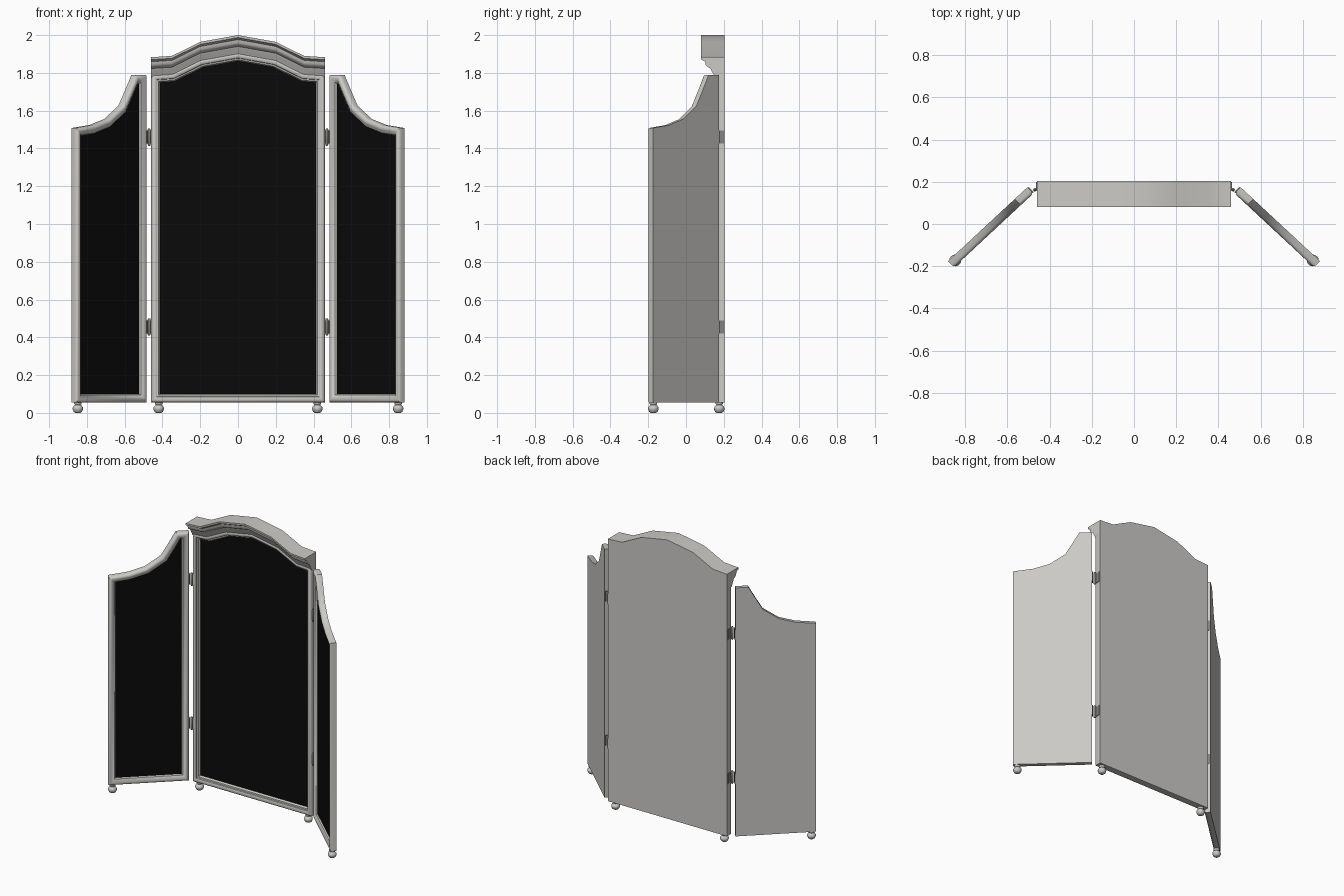
import bpy, bmesh, math
from mathutils import Vector

if "Cube" in bpy.data.objects:
    bpy.data.objects.remove(bpy.data.objects["Cube"], do_unlink=True)


def make_material(name, rgb):
    m = bpy.data.materials.new(name)
    m.use_nodes = True
    m.diffuse_color = (*rgb, 1)
    m.node_tree.nodes["Principled BSDF"].inputs["Base Color"].default_value = (*rgb, 1)
    return m


PAINT = make_material("pale grey paint", (0.60, 0.59, 0.565))
GLASS = make_material("black mirror", (0.003, 0.003, 0.003))
METAL = make_material("hinge metal", (0.22, 0.22, 0.21))


def finish(name, bm, material, angle=35):
    bmesh.ops.recalc_face_normals(bm, faces=bm.faces)
    mesh = bpy.data.meshes.new(name)
    bm.to_mesh(mesh)
    bm.free()
    mesh.materials.append(material)
    ob = bpy.data.objects.new(name, mesh)
    bpy.context.collection.objects.link(ob)
    bpy.ops.object.select_all(action='DESELECT')
    ob.select_set(True)
    bpy.context.view_layer.objects.active = ob
    bpy.ops.object.shade_smooth_by_angle(angle=math.radians(angle))
    return ob


def inset(points, dist):
    """Mitred inset of a counter-clockwise outline."""
    result = []
    for i, p in enumerate(points):
        a = (p - points[i - 1]).normalized()
        b = (points[(i + 1) % len(points)] - p).normalized()
        na, nb = Vector((-a.y, a.x)), Vector((-b.y, b.x))
        result.append(p + (na + nb) * dist / (1 + na.dot(nb)))
    return result


def bridge(bm, rings):
    for r0, r1 in zip(rings, rings[1:]):
        for i in range(len(r0)):
            bm.faces.new((r0[i - 1], r0[i], r1[i], r1[i - 1]))


def panel(name, outline, profile, place):
    """Backed frame with a moulding of (inset, depth) steps, and its glass."""
    outline = [Vector(p) for p in outline]
    bm = bmesh.new()
    rings = [[bm.verts.new(place(p.x, d, p.y)) for p in inset(outline, w)]
             for w, d in profile]
    bridge(bm, rings)
    bm.faces.new(rings[0])
    finish(name + "_frame", bm, PAINT)
    bm = bmesh.new()
    width, depth = profile[-1]
    bm.faces.new([bm.verts.new(place(p.x, depth, p.y)) for p in inset(outline, width)])
    glass = finish(name + "_mirror", bm, GLASS)
    # Glass must face the front
    if glass.data.polygons[0].normal.y > 0:
        glass.data.flip_normals()


def box(name, corners, z0, z1, material):
    bm = bmesh.new()
    bridge(bm, [[bm.verts.new((x, y, z)) for x, y in corners] for z in (z0, z1)])
    bmesh.ops.holes_fill(bm, edges=bm.edges)
    finish(name, bm, material)


def lathe(name, x, y, profile, material, sides=16):
    bm = bmesh.new()
    rings = []
    for r, z in profile:
        angles = [2 * math.pi * i / sides for i in range(sides)]
        rings.append([bm.verts.new((x + r * math.cos(t), y + r * math.sin(t), z))
                      for t in angles])
    bridge(bm, rings)
    bm.faces.new(rings[0])
    bm.faces.new(rings[-1])
    finish(name, bm, material, 50)


# Centre panel: arched top, stepped moulding
HALF, BASE, DROP = 0.46, 0.055, 0.09
half_arch = [(HALF, 1.883), (0.35, 1.89), (0.2, 1.964)]
arch = half_arch + [(0, 2.0)] + [(-x, z) for x, z in reversed(half_arch)]
outline = [(-HALF, BASE), (HALF, BASE)] + [(x, z - DROP) for x, z in arch]
panel("centre", outline,
      [(0, 0.205), (0, 0.16), (0.004, 0.153), (0.012, 0.148), (0.022, 0.148),
       (0.03, 0.153), (0.032, 0.162), (0.04, 0.164), (0.046, 0.178)],
      lambda u, d, z: (u, d, z))

# Crown: cornice profile (depth, drop) swept along the arch
cornice = [(0.205, 0), (0.08, 0), (0.081, 0.013), (0.092, 0.018), (0.102, 0.024),
           (0.104, 0.04), (0.112, 0.05), (0.13, 0.06), (0.136, 0.074),
           (0.146, 0.09), (0.154, 0.108), (0.205, DROP)]
bm = bmesh.new()
sections = [[bm.verts.new((x, y, z - drop)) for y, drop in cornice] for x, z in arch]
bridge(bm, sections)
bm.faces.new(sections[0])
bm.faces.new(sections[-1])
finish("crown_moulding", bm, PAINT)

# Side wings: swept-down top, hinged forward
FRONT = Vector((0.477, 0.145))
ALONG = Vector((0.732, -0.681))
INWARD = Vector((0.681, 0.732))
LENGTH = 0.515
wing = [(0, BASE), (LENGTH, BASE), (LENGTH, 1.508), (0.385, 1.524), (0.278, 1.556),
        (0.176, 1.626), (0.132, 1.7), (0.082, 1.788), (0, 1.788)]
wing_moulding = [(0, 0.041), (0, 0.014), (0.004, 0.005), (0.012, 0), (0.02, 0),
                 (0.029, 0.003), (0.036, 0.011), (0.04, 0.012), (0.046, 0.02)]
foot = [(0.014, 0), (0.022, 0.006), (0.028, 0.02), (0.028, 0.027), (0.022, 0.037),
        (0.014, 0.042), (0.02, 0.047), (0.02, 0.056)]

for side, s in (("left", 1), ("right", -1)):
    def place(u, d, z):
        p = FRONT + ALONG * u + INWARD * d
        return (s * p.x, p.y, z)

    panel(side + "_wing", wing, wing_moulding, place)

    # Turned feet
    lathe(side + "_centre_foot", s * 0.42, 0.176, foot, PAINT)
    x, y, _ = place(0.488, 0.02, 0)
    lathe(side + "_wing_foot", x, y, foot, PAINT)

    # Hinges: barrel and two leaves
    for level, z in (("lower", 0.455), ("upper", 1.46)):
        name = f"{side}_{level}_hinge"
        lathe(name + "_barrel", s * 0.47, 0.162,
              [(0.004, z - 0.046), (0.008, z - 0.04), (0.008, z + 0.04), (0.004, z + 0.046)],
              METAL, 10)
        box(name + "_centre_leaf",
            [(s * a, b) for a, b in ((0.458, 0.16), (0.464, 0.16), (0.464, 0.2), (0.458, 0.2))],
            z - 0.035, z + 0.035, METAL)
        leaf = [place(u, d, 0)[:2] for u, d in ((-0.005, 0.004), (0.002, 0.004),
                                                (0.002, 0.038), (-0.005, 0.038))]
        box(name + "_wing_leaf", leaf, z - 0.035, z + 0.035, METAL)
